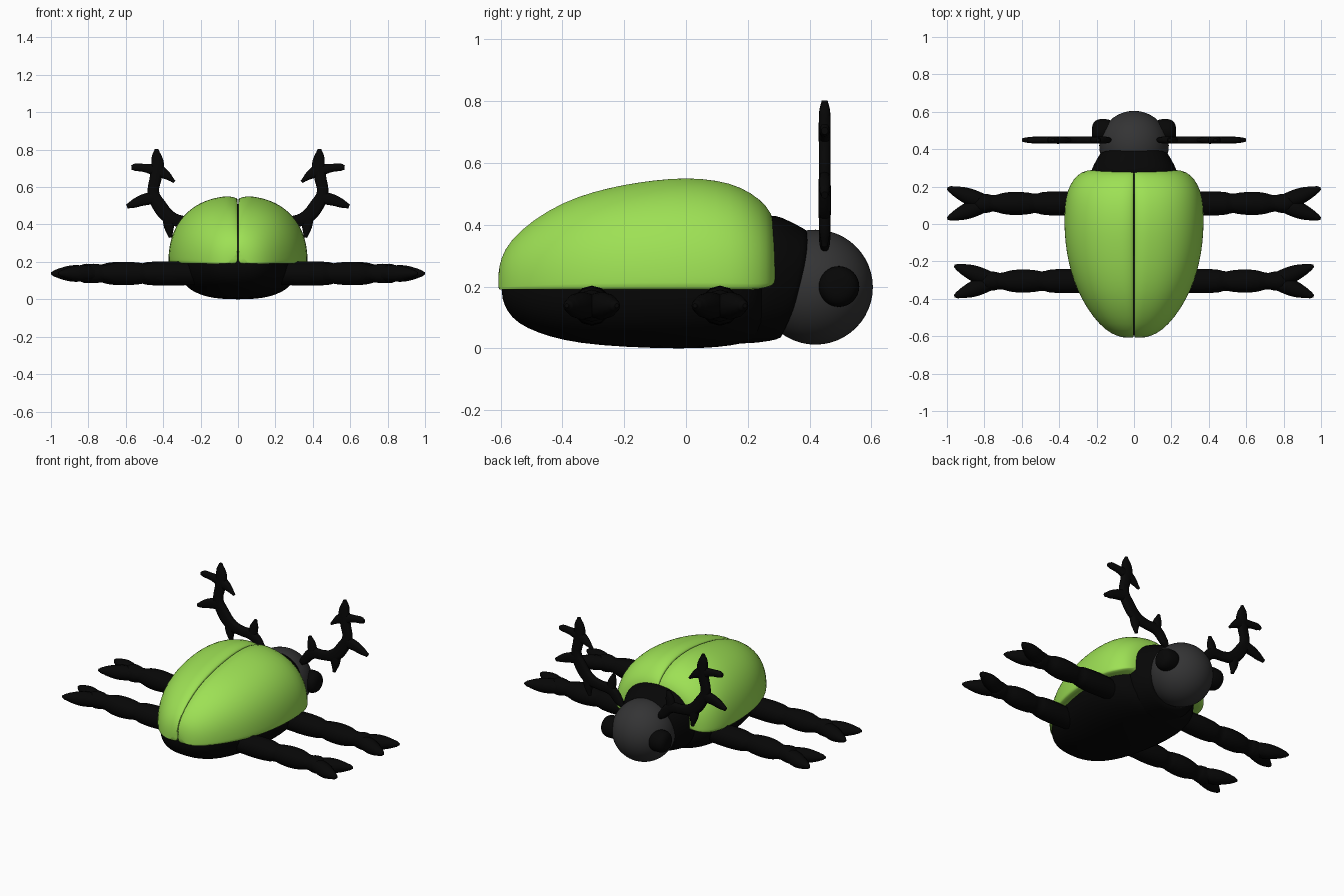
import bpy, bmesh, math

if "Cube" in bpy.data.objects:
    bpy.data.objects.remove(bpy.data.objects["Cube"])


def material(name, rgb):
    m = bpy.data.materials.new(name)
    m.diffuse_color = (*rgb, 1)
    m.use_nodes = True
    m.node_tree.nodes["Principled BSDF"].inputs["Base Color"].default_value = m.diffuse_color
    return m


BLACK = material("black_shell", (0.002, 0.002, 0.002))
GREY = material("charcoal_head", (0.034, 0.034, 0.035))
GREEN = material("lime_wing", (0.34, 0.75, 0.09))


def finish(name, bm, mat):
    bmesh.ops.recalc_face_normals(bm, faces=bm.faces)
    for f in bm.faces:
        f.smooth = True
    me = bpy.data.meshes.new(name)
    bm.to_mesh(me)
    bm.free()
    me.materials.append(mat)
    ob = bpy.data.objects.new(name, me)
    bpy.context.collection.objects.link(ob)
    return ob


def loft(name, rings, mat):
    """Skin closed rings of points, cap both ends and subdivide once."""
    bm = bmesh.new()
    rows = [[bm.verts.new(p) for p in ring] for ring in rings]
    n = len(rows[0])
    for a, b in zip(rows, rows[1:]):
        for i in range(n):
            j = (i + 1) % n
            bm.faces.new((a[i], a[j], b[j], b[i]))
    bm.faces.new(rows[0])
    bm.faces.new(rows[-1])
    ob = finish(name, bm, mat)
    ob.modifiers.new("smooth", 'SUBSURF').levels = 1
    ob.modifiers["smooth"].render_levels = 1
    return ob


def power(v, p):
    return math.copysign(abs(v) ** p, v)


def tube(name, paths, mat, loc, flat=None):
    """Round tapering limbs; each path point is (x, y, z, radius)."""
    cu = bpy.data.curves.new(name + "_path", 'CURVE')
    cu.dimensions = '3D'
    cu.bevel_depth = 1
    cu.bevel_resolution = 4
    cu.resolution_u = 6
    cu.use_fill_caps = True
    for path in paths:
        sp = cu.splines.new('BEZIER')
        sp.radius_interpolation = 'CARDINAL'
        sp.bezier_points.add(len(path) - 1)
        for bp, (x, y, z, r) in zip(sp.bezier_points, path):
            bp.co = (x, y, z)
            bp.radius = r
            bp.handle_left_type = bp.handle_right_type = 'AUTO'
    tmp = bpy.data.objects.new(name + "_path", cu)
    bpy.context.collection.objects.link(tmp)
    deps = bpy.context.evaluated_depsgraph_get()
    me = bpy.data.meshes.new_from_object(tmp.evaluated_get(deps))
    bpy.data.objects.remove(tmp)
    bm = bmesh.new()
    bm.from_mesh(me)
    bpy.data.meshes.remove(me)
    if flat:                               # even out the thickness
        for v in bm.verts:
            v.co.y = flat * math.tanh(v.co.y / flat)
    ob = finish(name, bm, mat)
    ob.location = loc
    return ob


# Wing cases: y, half width, height above the base
BASE = 0.19
WING = [(-.608, .05, .05), (-.6, .09, .105), (-.57, .15, .16),
        (-.5, .218, .225), (-.4, .282, .285), (-.3, .325, .32),
        (-.2, .352, .343), (-.1, .368, .358), (0, .374, .366),
        (.1, .371, .358), (.18, .357, .335), (.24, .325, .295),
        (.28, .282, .25), (.292, .225, .185)]


def wing_ring(y, w, h, side):
    base = BASE + max(0, y - .26) * .7
    pts = []
    for i in range(19):
        t = math.pi / 2 * i / 18
        x = max(w * power(math.cos(t), .86), .002)
        z = h * power(math.sin(t), .86)
        z -= .014 * (h / .36) * max(0, 1 - x / .035) ** 2   # rounded seam
        pts.append((side * x, y, max(base, BASE + z)))
    top = pts[-1][2] - base
    pts += [(side * .002, y, base + top * k) for k in (.97, .85, .4, 0)]
    pts += [(side * w * .5, y, base), (side * w * .97, y, base)]
    return pts


for side, label in ((-1, "left"), (1, "right")):
    loft(label + "_wing_case", [wing_ring(*row, side) for row in WING], GREEN)

# Abdomen: y, half width, upper height, lower depth around the base line
BODY = [(-.597, .07, .01, .03), (-.58, .12, .05, .075), (-.545, .165, .12, .115),
        (-.48, .21, .17, .145), (-.4, .25, .22, .17), (-.28, .29, .275, .187),
        (-.1, .325, .31, .196), (.05, .33, .32, .197), (.15, .315, .30, .187),
        (.22, .27, .25, .172), (.27, .21, .18, .14)]
rings = []
for y, w, up, down in BODY:
    ring = []
    for i in range(32):
        t = math.tau * i / 32
        s = power(math.sin(t), .86)
        ring.append((w * power(math.cos(t), .86 if s > 0 else .76), y,
                     BASE + .005 + s * (up if s > 0 else down)))
    rings.append(ring)
loft("abdomen", rings, BLACK)

# Collar between abdomen and head: top y, bottom y, half width, z low, z high
COLLAR = [(.22, .10, .20, .05, .40), (.25, .13, .235, .02, .425),
          (.29, .18, .237, .013, .434), (.33, .24, .22, .018, .415),
          (.385, .30, .188, .028, .387), (.398, .315, .175, .04, .377),
          (.39, .31, .13, .08, .33)]
rings = []
for yt, yb, w, lo, hi in COLLAR:
    ring = []
    for i in range(32):
        t = math.tau * i / 32
        s = power(math.sin(t), .85)
        u = (1 - s) / 2
        ring.append((w * power(math.cos(t), .85), yt - (yt - yb) * u * u,
                     (lo + hi) / 2 + s * (hi - lo) / 2))
    rings.append(ring)
loft("collar", rings, BLACK)

# Head
bm = bmesh.new()
bmesh.ops.create_uvsphere(bm, u_segments=40, v_segments=24, radius=.186)
head = finish("head", bm, GREY)
head.location = (0, .419, .198)

# Antler branches in the x-z plane: x, z, radius
ANTLER = [
    [(.125, .318, .012), (.15, .345, .026), (.21, .405, .032), (.29, .415, .03),
     (.36, .435, .036), (.42, .5, .038), (.452, .57, .031), (.44, .65, .032),
     (.43, .72, .034), (.435, .77, .025), (.435, .803, .01)],
    [(.21, .42, .028), (.2, .47, .024), (.19, .51, .01)],
    [(.37, .44, .034), (.368, .38, .025), (.36, .33, .01)],
    [(.44, .545, .034), (.51, .53, .03), (.56, .51, .022), (.594, .496, .012)],
    [(.43, .69, .034), (.385, .665, .024), (.34, .628, .008)],
    [(.44, .69, .03), (.5, .702, .022), (.55, .706, .02), (.57, .704, .012)],
]

# Leg, running outwards along x: x, radius at each swelling and joint
LEG = [(.2, .058), (.3, .062), (.41, .065), (.49, .06), (.527, .052), (.56, .057),
       (.63, .062), (.70, .056), (.75, .044), (.785, .05), (.83, .048), (.88, .02)]
CLAW = [(.79, .01, .035), (.85, .025, .044), (.91, .048, .04),
        (.96, .067, .026), (.985, .077, .016), (.998, .081, .007)]

for side, label in ((-1, "left"), (1, "right")):
    # Eye: rounded drum on the side of the head
    bm = bmesh.new()
    bmesh.ops.create_uvsphere(bm, u_segments=32, v_segments=20, radius=1)
    for v in bm.verts:
        r = math.hypot(v.co.x, v.co.y)
        z = power(v.co.z, .7)
        k = (r ** .7) / r if r > 1e-6 else 0
        v.co = (z * .06, v.co.x * k * .066, v.co.y * k * .066)
    eye = finish(label + "_eye", bm, BLACK)
    eye.location = (side * .165, .495, .2)

    tube(label + "_antler",
         [[(side * x, 0, z, r) for x, z, r in path] for path in ANTLER],
         BLACK, (0, .449, 0), .021)

    for pair, y, shift in (("front", .11, 0), ("rear", -.305, -.037)):
        paths = [[(side * x, 0, 0, r) for x, r in LEG]]
        paths += [[(side * x, s * dy, 0, r) for x, dy, r in CLAW] for s in (-1, 1)]
        tube(f"{label}_{pair}_leg", paths, BLACK, (side * shift, y, .138))
